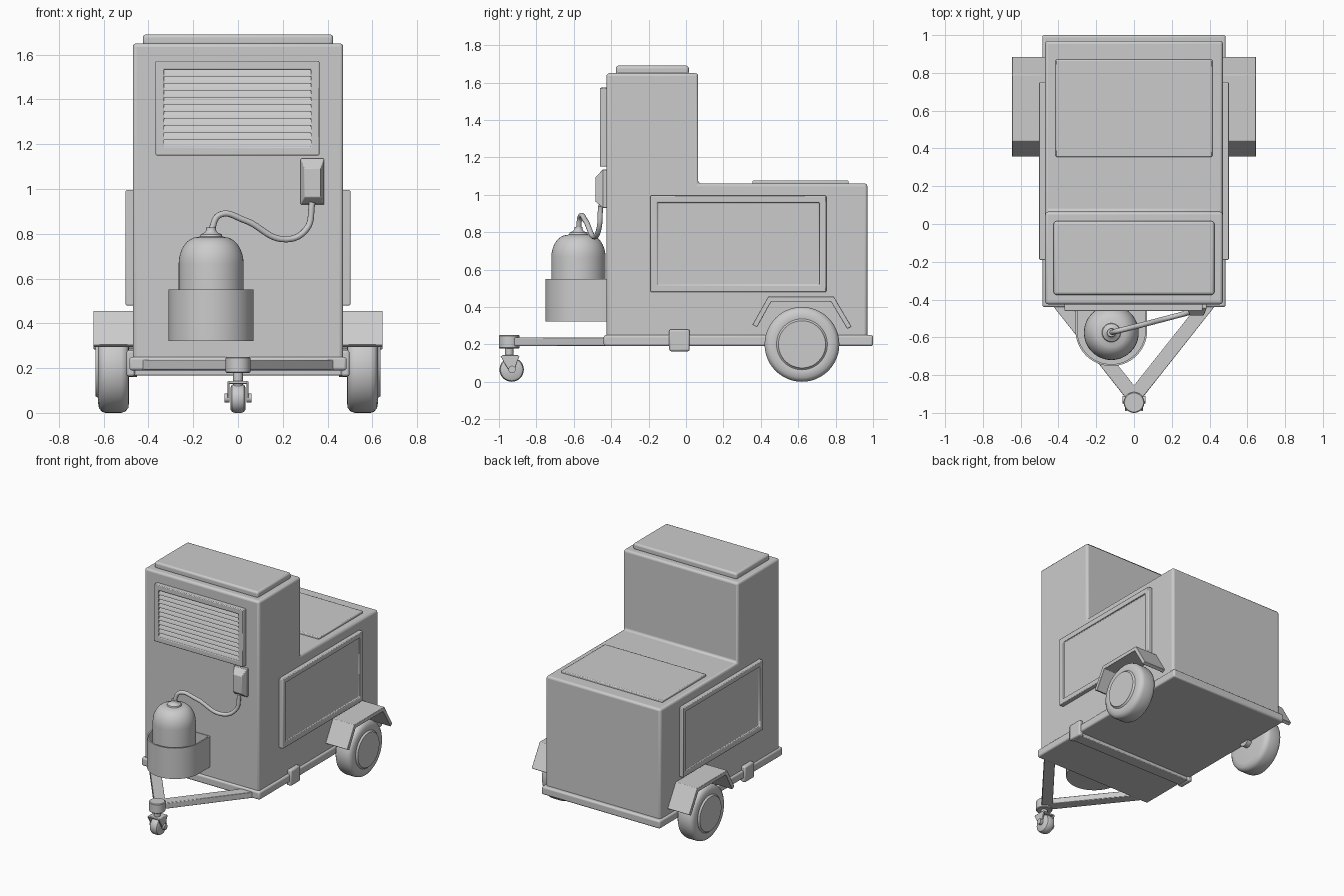
import bpy, bmesh, math
from mathutils import Vector, Matrix

if "Cube" in bpy.data.objects:
    bpy.data.objects.remove(bpy.data.objects["Cube"])


def finish(name, bm, bevel=0.0, segs=3, smooth=True):
    bmesh.ops.recalc_face_normals(bm, faces=bm.faces)
    me = bpy.data.meshes.new(name)
    bm.to_mesh(me)
    bm.free()
    ob = bpy.data.objects.new(name, me)
    bpy.context.collection.objects.link(ob)
    bpy.ops.object.select_all(action='DESELECT')
    bpy.context.view_layer.objects.active = ob
    ob.select_set(True)
    if bevel:
        m = ob.modifiers.new("bevel", 'BEVEL')
        m.width, m.segments, m.limit_method = bevel, segs, 'ANGLE'
        m.angle_limit = math.radians(40)
    if smooth:
        bpy.ops.object.shade_smooth_by_angle(angle=math.radians(35))
    return ob


def prism_bm(pts, axis, a, b):
    """Extrude a 2D outline along an axis: X uses (y,z), Y uses (x,z), Z uses (x,y)."""
    place = {'X': lambda p, t: (t, p[0], p[1]),
             'Y': lambda p, t: (p[0], t, p[1]),
             'Z': lambda p, t: (p[0], p[1], t)}[axis]
    bm = bmesh.new()
    lo = [bm.verts.new(place(p, a)) for p in pts]
    hi = [bm.verts.new(place(p, b)) for p in pts]
    n = len(pts)
    bm.faces.new(lo)
    top = bm.faces.new(hi)
    for i in range(n):
        bm.faces.new((lo[i], lo[(i + 1) % n], hi[(i + 1) % n], hi[i]))
    bmesh.ops.recalc_face_normals(bm, faces=bm.faces)
    return bm, top


def prism(name, pts, axis, a, b, bevel=0.0, segs=2):
    return finish(name, prism_bm(pts, axis, a, b)[0], bevel, segs)


def rect(x0, x1, y0, y1):
    return [(x0, y0), (x1, y0), (x1, y1), (x0, y1)]


def recessed(name, pts, axis, a, b, rim, depth, bevel=0.0):
    """Prism whose end face at b is sunk inside a rim."""
    bm, top = prism_bm(pts, axis, a, b)
    top.normal_update()
    nrm = top.normal.copy()
    bmesh.ops.inset_region(bm, faces=[top], thickness=rim, use_even_offset=True)
    f = bmesh.ops.extrude_discrete_faces(bm, faces=[top])['faces'][0]
    bmesh.ops.translate(bm, verts=f.verts, vec=-nrm * depth)
    return finish(name, bm, bevel, 2)


def lathe(name, profile, loc, axis='Z', flip=1, steps=48):
    """Spin (radius, height) points about an axis."""
    bm = bmesh.new()
    vs = [bm.verts.new((r, 0, h)) for r, h in profile]
    es = [bm.edges.new(e) for e in zip(vs, vs[1:])]
    bmesh.ops.spin(bm, geom=vs + es, cent=(0, 0, 0), axis=(0, 0, 1),
                   angle=2 * math.pi, steps=steps, use_duplicate=False)
    bmesh.ops.remove_doubles(bm, verts=bm.verts, dist=1e-5)
    if axis == 'X':
        bm.transform(Matrix.Rotation(flip * math.pi / 2, 4, 'Y'))
    bm.transform(Matrix.Translation(loc))
    return finish(name, bm)


# Stepped cabinet
prism("cabinet", [(-.425, .22), (.97, .22), (.97, 1.06), (.065, 1.06), (.065, 1.65), (-.425, 1.65)],
      'X', -.47, .47, .016, 3)
prism("roof_cap", rect(-.425, .425, -.375, .015), 'Z', 1.64, 1.69, .014, 3)
prism("rear_lid", rect(-.415, .415, .355, .87), 'Z', 1.05, 1.076, .006)

# Chassis: base tray, cross bar and drawbar
prism("base_tray", rect(-.485, .485, -.44, 1.0), 'Z', .19, .25, .012, 3)
prism("cross_bar", rect(-.49, .49, -.08, .01), 'Z', .167, .195, .006)
prism("drawbar", [(.44, -.42), (.345, -.42), (0, -.855), (-.345, -.42), (-.44, -.42),
                  (-.045, -.92), (.045, -.92)], 'Z', .192, .236, .004)

# Both sides: framed panels, clamps, fenders, wheels
fender = [(.355, .305), (.44, .456), (.79, .456), (.885, .295), (.862, .283),
          (.775, .428), (.455, .428), (.38, .292)]
tyre = [(0, -.07), (.15, -.07), (.178, -.066), (.194, -.053), (.2, -.035), (.2, .035),
        (.194, .053), (.178, .065), (.15, .07), (.136, .068), (.13, .072), (.126, .08),
        (.11, .08), (0, .08)]
for s, side in ((-1, "left"), (1, "right")):
    recessed(side + "_panel", rect(-.19, .75, .48, .995), 'X', s * .46, s * .502, .037, .014, .005)
    prism(side + "_clamp", rect(-.09, .02, .163, .28), 'X', s * .46, s * .498, .01)
    prism(side + "_fender", fender, 'X', s * .465, s * .646, .003)
    lathe(side + "_wheel", tyre, (s * .556, .62, .2), 'X', s)
    lathe(side + "_wheel_stub", [(0, 0), (.04, 0), (.04, .06), (0, .06)],
          (s * .45, .62, .2), 'X', s, 24)

# Louvre on the front
recessed("louvre_frame", rect(-.368, .363, 1.15, 1.572), 'Y', -.42, -.46, .038, .022, .005)
count, z0, pitch = 11, 1.188, .346 / 11
for i in range(count):
    z = z0 + i * pitch
    prism("louvre_slat", [(-.436, z), (-.457, z), (-.457, z + .006), (-.441, z + pitch), (-.436, z + pitch)],
          'X', -.33, .325)

# Junction box with tapered cover
bm, front = prism_bm(rect(.28, .385, .93, 1.135), 'Y', -.445, -.485)
c = Vector((.3325, 0, 1.02))
for v in front.verts:
    v.co.x = c.x + (v.co.x - c.x) * .68
    v.co.z = c.z + (v.co.z - c.z) * .62
finish("junction_box", bm, .003, 2)
prism("junction_box_base", rect(.28, .385, .93, 1.135), 'Y', -.42, -.446, .003)

# Bottle in a U-shaped holder
bx, by = -.12, -.562
u = [(bx + .19, -.42)] + [(bx + .19 * math.cos(a), by - .19 * math.sin(a))
                          for a in [math.pi * i / 32 for i in range(33)]] + [(bx - .19, -.42)]
recessed("bottle_holder", u, 'Z', .322, .55, .01, .215)
dome = [(.06 + .085 * math.cos(a), .665 + .12 * math.sin(a)) for a in [math.pi / 16 * i for i in range(9)]]
prof = [(0, .337), (.145, .337), (.145, .5)] + dome + \
    [(.05, .788), (.047, .797), (.028, .806), (.022, .815), (.022, .828), (0, .828)]
lathe("bottle", prof, (bx, -.575, 0))

# Hose from bottle to junction box
cu = bpy.data.curves.new("hose", 'CURVE')
cu.dimensions, cu.bevel_depth, cu.bevel_resolution, cu.use_fill_caps = '3D', .014, 3, True
path = [(-.12, -.575, .815), (-.082, -.565, .884), (.03, -.537, .86), (.21, -.49, .775),
        (.305, -.465, .82), (.332, -.457, .94)]
sp = cu.splines.new('BEZIER')
sp.bezier_points.add(len(path) - 1)
for bp, co in zip(sp.bezier_points, path):
    bp.co = co
    bp.handle_left_type = bp.handle_right_type = 'AUTO'
hose = bpy.data.objects.new("hose", cu)
bpy.context.collection.objects.link(hose)
bpy.ops.object.select_all(action='DESELECT')
bpy.context.view_layer.objects.active = hose
hose.select_set(True)
bpy.ops.object.convert(target='MESH')
bpy.ops.object.shade_smooth_by_angle(angle=math.radians(50))

# Jockey wheel: sleeve, stem, fork, wheel
hy = -.945
lathe("hitch_sleeve", [(0, .178), (.05, .178), (.055, .183), (.055, .245), (.05, .25), (0, .25)], (0, hy, 0))
lathe("caster_stem", [(0, .12), (.022, .12), (.022, .185), (0, .185)], (0, hy, 0), steps=24)
prism("fork_crown", rect(-.048, .048, -.985, -.895), 'Z', .13, .142, .004)
for s in (-1, 1):
    prism("fork_arm", [(-.992, .138), (-.89, .138), (-.905, .1), (-.918, .055), (-.942, .055), (-.965, .09)],
          'X', s * .037, s * .048, .002)
    lathe("fork_bolt", [(0, 0), (.02, 0), (.02, .022), (0, .022)], (s * .038, -.93, .066), 'X', s, 16)
lathe("caster_wheel", [(0, -.033), (.05, -.033), (.06, -.027), (.065, -.015), (.065, .015),
                       (.06, .027), (.05, .033), (0, .033)], (0, -.932, .065), 'X', 1, 32)
